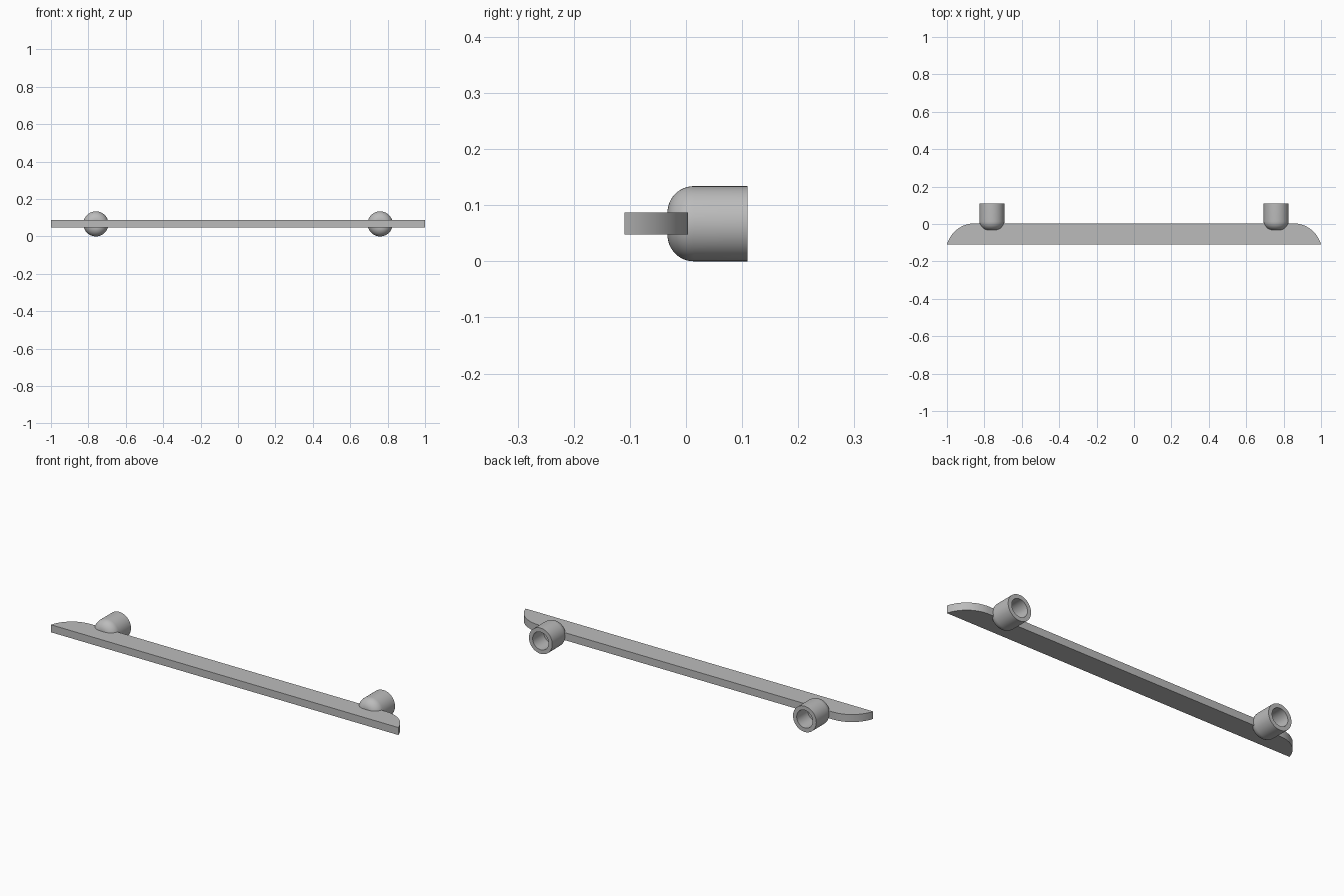
import bpy, bmesh
from math import sin, cos, pi, atan2
from mathutils import Matrix, Vector

cube = bpy.data.objects.get("Cube")
if cube:
    bpy.data.objects.remove(cube)

grey = bpy.data.materials.new("satin_grey")
grey.use_nodes = True
colour = (0.5, 0.5, 0.5, 1)
grey.diffuse_color = colour
grey.node_tree.nodes["Principled BSDF"].inputs["Base Color"].default_value = colour


def make_object(name, bm, smooth_angle):
    bmesh.ops.recalc_face_normals(bm, faces=bm.faces)
    mesh = bpy.data.meshes.new(name)
    bm.to_mesh(mesh)
    bm.free()
    mesh.materials.append(grey)
    obj = bpy.data.objects.new(name, mesh)
    bpy.context.collection.objects.link(obj)
    bpy.ops.object.select_all(action='DESELECT')
    obj.select_set(True)
    bpy.context.view_layer.objects.active = obj
    bpy.ops.object.shade_smooth_by_angle(angle=smooth_angle)
    return obj


# Flat shelf bar: straight front edge, ends rounded back to the rear edge
FRONT, REAR, BOTTOM, THICK = -0.11, 0.004, 0.048, 0.039
RUN = 0.15
depth = REAR - FRONT
radius = (RUN ** 2 + depth ** 2) / (2 * depth)
sweep = atan2(RUN, radius - depth)
right_end = []
for i in range(17):
    a = sweep * (1 - i / 16)
    right_end.append((1 - RUN + radius * sin(a), REAR - radius + radius * cos(a)))
outline = right_end + [(-x, y) for x, y in reversed(right_end)]

bm = bmesh.new()
face = bm.faces.new([bm.verts.new((x, y, BOTTOM)) for x, y in outline])
extruded = bmesh.ops.extrude_face_region(bm, geom=[face])["geom"]
bmesh.ops.translate(bm, vec=(0, 0, THICK),
                    verts=[v for v in extruded if isinstance(v, bmesh.types.BMVert)])
make_object("shelf_bar", bm, 0.5)

# Round mounting sockets: rounded nose in front, blind hole open at the back
R, FILLET, HOLE, NOSE, BACK = 0.067, 0.047, 0.046, -0.033, 0.11
profile = [(0, NOSE)]
for i in range(13):
    a = pi / 2 * i / 12
    profile.append((R - FILLET + FILLET * sin(a), NOSE + FILLET - FILLET * cos(a)))
profile += [(R, BACK), (HOLE, BACK), (HOLE, 0.02), (0, 0.02)]

for side, x in (("left", 0.76), ("right", -0.76)):
    bm = bmesh.new()
    verts = [bm.verts.new((r, y, 0)) for r, y in profile]
    edges = [bm.edges.new(pair) for pair in zip(verts, verts[1:])]
    bmesh.ops.spin(bm, geom=verts + edges, cent=(0, 0, 0), axis=(0, 1, 0),
                   angle=2 * pi, steps=48)
    bmesh.ops.remove_doubles(bm, verts=bm.verts, dist=0.0001)
    bmesh.ops.transform(bm, matrix=Matrix.Translation(Vector((x, 0, R))), verts=bm.verts)
    make_object(side + "_mounting_socket", bm, 0.6)
